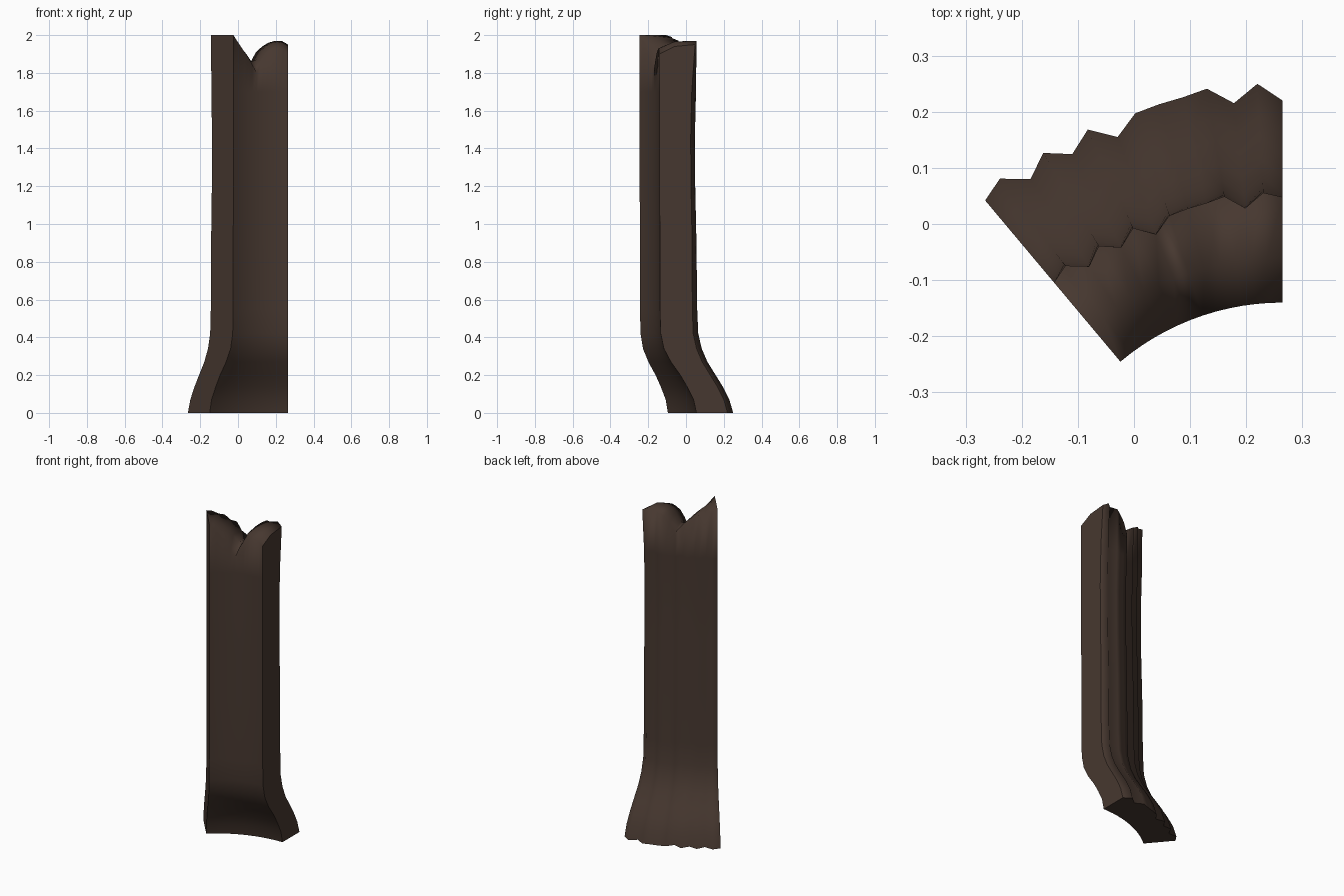
import bpy, bmesh, math

cube = bpy.data.objects.get("Cube")
if cube:
    bpy.data.objects.remove(cube, do_unlink=True)

bark = bpy.data.materials.new("dark_brown_bark")
bark.use_nodes = True
colour = (0.062, 0.039, 0.029, 1)
bark.diffuse_color = colour
bark.node_tree.nodes["Principled BSDF"].inputs["Base Color"].default_value = colour

# The shell is a wedge of a hollow trunk around this axis
AXIS = (0.265, -0.59)
SPREAD = math.radians(40)

# Height, inner radius, outer radius: flared root below, straight trunk above
profile = [(0, .645, .82), (.07, .63, .80), (.14, .595, .765), (.2, .56, .728),
           (.27, .51, .685), (.34, .473, .655), (.42, .456, .637), (.55, .452, .632),
           (.9, .452, .63), (1.2, .45, .624), (1.45, .45, .622), (1.7, .45, .628)]

# One entry per bark ridge, from the right wall to the left wall
ridges = [.005, .019, -.013, .014, -.013, .014, -.019, .01, .013, .015, .022, -.01, .021, -.01]
outer_rim = [2.0, 1.99, 1.985, 1.97, 1.95, 1.93, 1.89, 1.85, 1.91, 1.94, 1.96, 1.97, 1.97, 1.95]
inner_rim = [2.0, 1.97, 1.94, 1.91, 1.88, 1.84, 1.80, 1.86, 1.90, 1.92, 1.93, 1.93, 1.92, 1.90]
COUNT = len(ridges)


def place(bm, i, radius, z):
    angle = SPREAD * (1 - i / (COUNT - 1))
    return bm.verts.new((AXIS[0] - radius * math.sin(angle),
                         AXIS[1] + radius * math.cos(angle), z))


def section(bm, i):
    """Closed outline of one radial slice: up the inside, over the rim, down the bark."""
    edge = i in (0, COUNT - 1)
    inside = [place(bm, i, r, z) for z, r, _ in profile]
    top_in, top_out = inner_rim[i], outer_rim[i]
    crown = (top_in + top_out) / 2 + (0 if i == 0 else .015)
    top_jag = abs(ridges[i]) if edge else ridges[i]
    rim = [place(bm, i, .45, top_in), place(bm, i, .53, crown),
           place(bm, i, .63 + top_jag * .8, top_out)]
    outside = [place(bm, i, r + ridges[i] * (1 - .25 * min(z, 1)), z)
               for z, _, r in reversed(profile)]
    return inside + rim + outside


# Trunk shell skin between neighbouring slices
bm = bmesh.new()
slices = [section(bm, i) for i in range(COUNT)]
size = len(slices[0])
for a, b in zip(slices, slices[1:]):
    for k in range(size):
        n = (k + 1) % size
        bm.faces.new((a[k], a[n], b[n], b[k]))

# Flat cut walls at both ends
rows = len(profile)
for ring in (slices[0], slices[-1]):
    for k in range(rows - 1):
        bm.faces.new((ring[k], ring[k + 1], ring[-2 - k], ring[-1 - k]))
    bm.faces.new(ring[rows - 1:rows + 4])
bmesh.ops.recalc_face_normals(bm, faces=bm.faces)

# Smooth bark, with crisp borders around the walls and the sole
for face in bm.faces:
    face.smooth = True
ends = [set(slices[0]), set(slices[-1])]
for edge in bm.edges:
    on_wall = any(all(v in end for v in edge.verts) for end in ends)
    on_sole = all(v.co.z < .001 for v in edge.verts)
    flat = edge.calc_face_angle(0) < math.radians(5)
    edge.smooth = not ((on_wall or on_sole) and not flat)

mesh = bpy.data.meshes.new("trunk_shell")
bm.to_mesh(mesh)
bm.free()
mesh.materials.append(bark)
shell = bpy.data.objects.new("trunk_shell", mesh)
bpy.context.collection.objects.link(shell)
